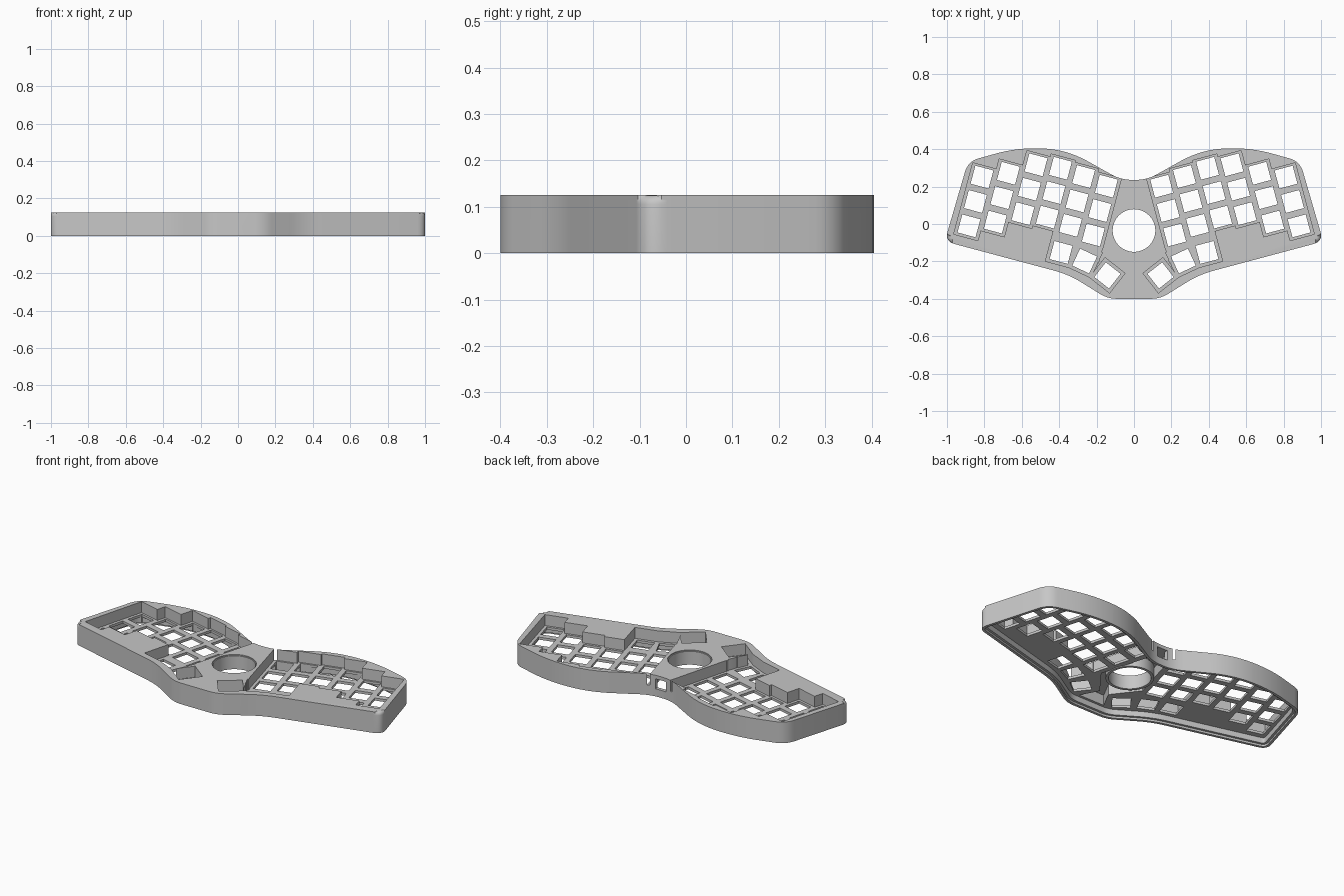
import bpy, bmesh, math
from mathutils import Vector, Matrix

cube = bpy.data.objects.get("Cube")
if cube:
    bpy.data.objects.remove(cube, do_unlink=True)

TOP, FLOOR, UNDER = 0.125, 0.06, 0.045   # rim height, key plate top and underside
TILT = math.radians(15)
PITCH_U, PITCH_V, HOLE = 0.131, 0.135, 0.1

grey = bpy.data.materials.new("case_grey")
grey.use_nodes = True
grey.diffuse_color = (0.57, 0.57, 0.57, 1)
grey.node_tree.nodes["Principled BSDF"].inputs["Base Color"].default_value = (0.57, 0.57, 0.57, 1)


def make_object(name, bm):
    bmesh.ops.recalc_face_normals(bm, faces=bm.faces)
    mesh = bpy.data.meshes.new(name)
    bm.to_mesh(mesh)
    bm.free()
    mesh.materials.append(grey)
    obj = bpy.data.objects.new(name, mesh)
    bpy.context.collection.objects.link(obj)
    return obj


def add_prism(bm, points, z0, z1):
    low = [bm.verts.new((p[0], p[1], z0)) for p in points]
    high = [bm.verts.new((p[0], p[1], z1)) for p in points]
    bm.faces.new(low[::-1])
    bm.faces.new(high)
    n = len(points)
    for i in range(n):
        j = (i + 1) % n
        bm.faces.new((low[i], low[j], high[j], high[i]))


def combine(body, parts, z0, z1, operation="DIFFERENCE"):
    """Apply one boolean made of separate prisms."""
    bm = bmesh.new()
    for points in parts:
        add_prism(bm, points, z0, z1)
    cutter = make_object("cutter", bm)
    cutter.hide_render = True
    mod = body.modifiers.new("cut", "BOOLEAN")
    mod.operation, mod.solver, mod.object = operation, "EXACT", cutter
    bpy.context.view_layer.objects.active = body
    bpy.ops.object.modifier_apply(modifier=mod.name)
    bpy.data.objects.remove(cutter, do_unlink=True)


def mirror(points):
    return [(-p[0], p[1]) for p in reversed(points)]


def both(points):
    return [points, mirror(points)]


def rect(center, angle, left, right, down, up):
    rot = Matrix.Rotation(angle, 2)
    corners = ((-left, -down), (right, -down), (right, up), (-left, up))
    return [tuple(Vector(center) + rot @ Vector(c)) for c in corners]


def circle(center, radius, n=64):
    return [(center[0] + radius * math.cos(math.tau * i / n),
             center[1] + radius * math.sin(math.tau * i / n)) for i in range(n)]


def rounded(corners, steps=8):
    """Round each polygon corner with a curve that starts a given distance away."""
    out = []
    for i, (x, y, d) in enumerate(corners):
        p = Vector((x, y))
        before, after = Vector(corners[i - 1][:2]), Vector(corners[(i + 1) % len(corners)][:2])
        a = p + (before - p).normalized() * d
        b = p + (after - p).normalized() * d
        for k in range(steps + 1):
            t = k / steps
            out.append(a * (1 - t) ** 2 + p * 2 * t * (1 - t) + b * t * t)
    return out


def inset(points, dist):
    out = []
    for i, p in enumerate(points):
        d = (points[(i + 1) % len(points)] - points[i - 1]).normalized()
        out.append(p + Vector((d.y, -d.x)) * dist)
    return out


# Winged outline, clockwise from the back centre
half = [(0.07, 0.236, 0.06), (0.36, 0.398, 0.128), (0.62, 0.41, 0.128), (0.89, 0.335, 0.06),
        (1.015, -0.093, 0.055), (0.35, -0.27, 0.08), (0.14, -0.40, 0.05)]
outline = rounded(half + [(-x, y, d) for x, y, d in reversed(half)])
widest = max(p.x for p in outline)
outline = [Vector((p.x / widest, p.y)) for p in outline]

# Case body with rounded top edge
bm = bmesh.new()
add_prism(bm, outline, 0, TOP)
rim = [e for e in bm.edges if all(v.co.z > TOP - 0.001 for v in e.verts)]
bmesh.ops.bevel(bm, geom=rim, offset=0.02, segments=5, profile=0.5, affect="EDGES")
case = make_object("keyboard_case", bm)

# Underside cavity and the lip for a base cover
combine(case, [inset(outline, 0.03)], -0.1, UNDER)
combine(case, [inset(outline, 0.016)], -0.1, 0.012)

# Taller pocket in the middle
side = [(0.055, 0.215), (0.145, -0.10), (0.03, -0.25), (0.085, -0.355)]
combine(case, [side + mirror(side)], 0.02, 0.107)

# Sunken key wells: six staggered columns per hand
axis = Matrix.Rotation(TILT, 2)
holes = []
for i, v in enumerate((0.157, 0.175, 0.186, 0.17, 0.088, 0.032)):
    u = 0.195 + PITCH_U * i
    centers = [axis @ Vector((u, v - PITCH_V * row)) for row in range(3)]
    combine(case, both(rect(centers[1], TILT, 0.067, 0.067, PITCH_V + 0.064, PITCH_V + 0.061)), FLOOR, 0.2)
    holes += [rect(c, TILT, *[HOLE / 2] * 4) for c in centers]

# Thumb wells, fanned toward the middle
for center, degrees, up in (((0.39, -0.152), 15, 0.12), ((0.264, -0.198), 25, 0.08),
                            ((0.142, -0.275), 38, 0.067)):
    angle = math.radians(degrees)
    combine(case, both(rect(center, angle, 0.067, 0.069, 0.067, up)), FLOOR, 0.2)
    holes.append(rect(center, angle, *[HOLE / 2] * 4))

# Open floor joining the thumb wells to the columns
combine(case, both(rect(axis @ Vector((0.27, -0.2)), TILT, 0.14, 0.13, 0.05, 0.06)), FLOOR, 0.2)

# Switch holes through the plate
combine(case, [p for h in holes for p in both(h)], -0.1, 0.1)

# Central ring and its opening
hub = (0, -0.035)
combine(case, [circle(hub, 0.13)], 0.04, 0.115, "UNION")
combine(case, [circle(hub, 0.114)], -0.1, 0.2)
combine(case, [circle(hub, 0.119)], TOP - 0.006, 0.2)

# Cable port in the back wall
combine(case, [rect((0, 0.24), 0, 0.035, 0.035, 0.06, 0.06)], UNDER, 0.104)

# Smooth shading with sharp corners kept
bpy.ops.object.select_all(action="DESELECT")
case.select_set(True)
bpy.context.view_layer.objects.active = case
bpy.ops.object.shade_smooth_by_angle(angle=math.radians(30))
